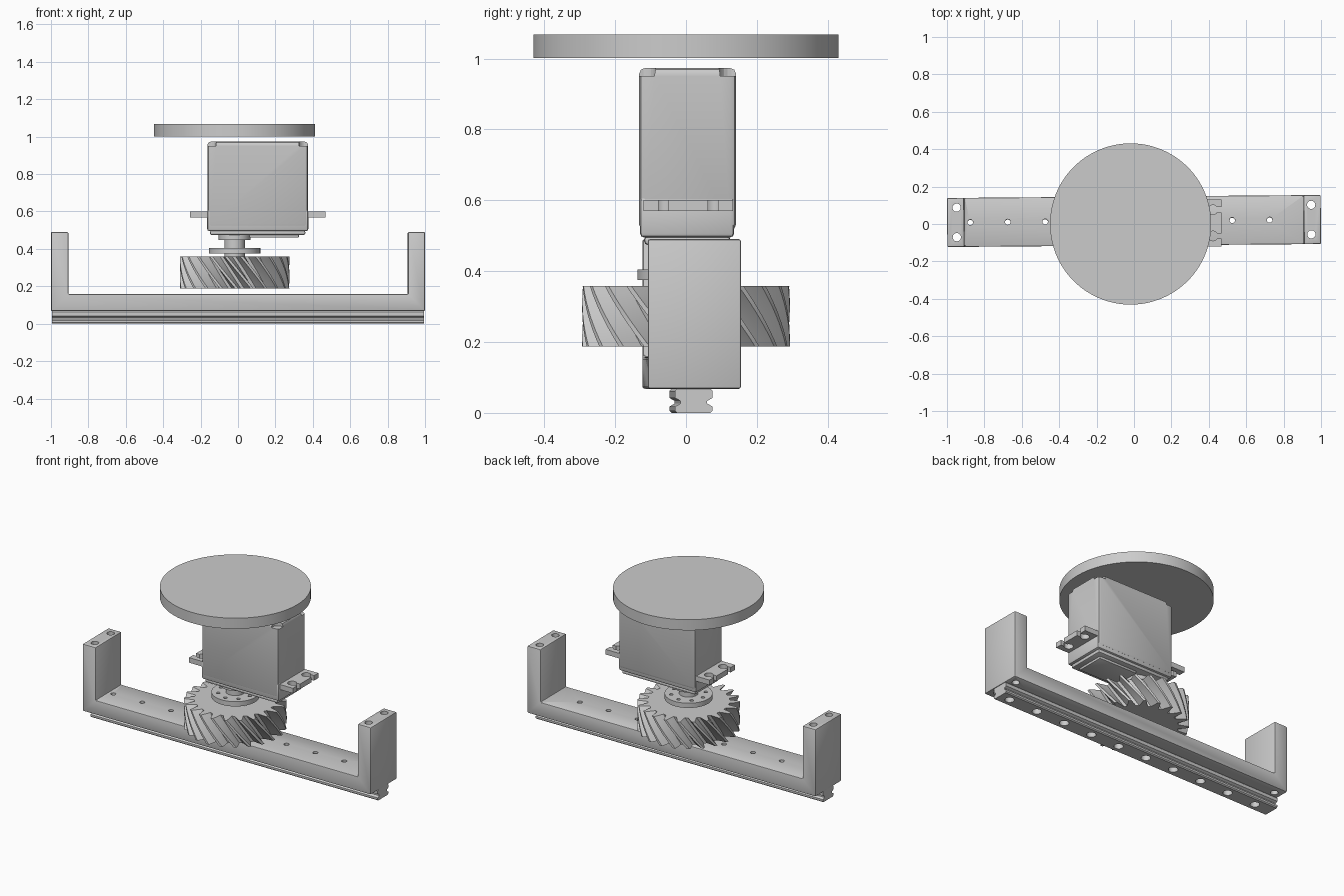
import bpy, bmesh
from math import cos, sin, pi, radians

if "Cube" in bpy.data.objects:
    bpy.data.objects.remove(bpy.data.objects["Cube"])

AX = -0.018   # x of the output axis


def finish(ob, bevel=0, angle=30):
    bpy.ops.object.select_all(action='DESELECT')
    ob.select_set(True)
    bpy.context.view_layer.objects.active = ob
    if bevel:
        m = ob.modifiers.new("bevel", 'BEVEL')
        m.width, m.segments, m.limit_method = bevel, 2, 'ANGLE'
        bpy.ops.object.modifier_apply(modifier=m.name)
    bpy.ops.object.shade_smooth_by_angle(angle=radians(angle))
    return ob


def loft(name, rings):
    # closed rings of points, skinned together and capped
    bm = bmesh.new()
    vs = [[bm.verts.new(p) for p in r] for r in rings]
    n = len(vs[0])
    for a, b in zip(vs, vs[1:]):
        for i in range(n):
            bm.faces.new((a[i], a[(i + 1) % n], b[(i + 1) % n], b[i]))
    bm.faces.new(vs[0][::-1])
    bm.faces.new(vs[-1])
    bmesh.ops.recalc_face_normals(bm, faces=bm.faces)
    me = bpy.data.meshes.new(name)
    bm.to_mesh(me)
    bm.free()
    ob = bpy.data.objects.new(name, me)
    bpy.context.collection.objects.link(ob)
    return ob


def box(name, x0, x1, y0, y1, z0, z1):
    return loft(name, [[(x0, y0, z), (x1, y0, z), (x1, y1, z), (x0, y1, z)] for z in (z0, z1)])


def cyl(name, x, y, r, z0, z1, n=32):
    return loft(name, [[(x + r * cos(2 * pi * i / n), y + r * sin(2 * pi * i / n), z)
                        for i in range(n)] for z in (z0, z1)])


def cut(ob, cutters):
    for c in cutters:
        m = ob.modifiers.new("cut", 'BOOLEAN')
        m.operation, m.solver, m.object = 'DIFFERENCE', 'EXACT', c
        bpy.context.view_layer.objects.active = ob
        bpy.ops.object.modifier_apply(modifier=m.name)
        bpy.data.objects.remove(c)


HOLES = [-0.875 + 0.2 * i for i in range(10)]
SIDES = (-1, 1)

# U-shaped frame with upright ends
u = [(-0.999, 0.068), (0.999, 0.068), (0.999, 0.49), (0.908, 0.49),
     (0.908, 0.158), (-0.908, 0.158), (-0.908, 0.49), (-0.999, 0.49)]
frame = loft("frame", [[(x, y, z) for x, z in u] for y in (-0.131, 0.131)])
finish(frame, 0.006)
cut(frame, [cyl("c", x, 0, 0.015, 0, 0.3, 20) for x in HOLES[:9]])
cut(frame, [cyl("c", sx * 0.948, sy * 0.079, 0.022, 0, 0.6, 24) for sx in SIDES for sy in SIDES])
frame.location.y = 0.016
frame.rotation_euler.z = 0.008
finish(frame)

# Grooved rail under the frame, with counterbored holes
half = [(0.047, 0.0), (0.053, 0.006), (0.053, 0.018), (0.038, 0.026), (0.038, 0.034),
        (0.053, 0.042), (0.053, 0.062), (0.047, 0.068)]
prof = half + [(-y, z) for y, z in reversed(half)]
rail = loft("rail", [[(x, y, z) for y, z in prof] for x in (-0.995, 0.995)])
cut(rail, [cyl("c", x, 0, 0.027, -0.02, 0.04, 24) for x in HOLES])
cut(rail, [cyl("c", x, 0, 0.015, 0.03, 0.1, 20) for x in HOLES])
rail.location.y = 0.014
rail.rotation_euler.z = 0.008
finish(rail)

# Helical gear
N, R0, R1 = 22, 0.232, 0.293
STEPS = 8
tooth = [(0.0, R0), (0.28, R0 + 0.004), (0.42, 0.262), (0.54, R1), (0.74, R1), (0.86, 0.262)]
rings = []
for k in range(STEPS + 1):
    t = k / STEPS
    ring = []
    for i in range(N):
        for f, r in tooth:
            a = 2 * pi * (i + f) / N - 0.48 * t
            ring.append((AX + r * cos(a), r * sin(a), 0.188 + 0.17 * t))
    rings.append(ring)
finish(loft("helical_gear", rings), angle=40)

# Round horn and output shaft
horn = cyl("horn_disc", AX, 0, 0.137, 0.375, 0.405, 64)
cut(horn, [cyl("c", AX + 0.1 * cos(i * pi / 4), 0.1 * sin(i * pi / 4), 0.011, 0.3, 0.5, 16)
           for i in range(8)])
finish(horn)
finish(cyl("horn_hub", AX, 0, 0.055, 0.355, 0.455, 48))
finish(cyl("output_boss", AX, 0, 0.085, 0.448, 0.5, 48))

# Motor housing, its lower gear case and bottom step
body = box("motor_body", -0.163, 0.374, -0.132, 0.141, 0.515, 0.973)
finish(body, 0.016)
cut(body, [cyl("c", x, y, 0.035, 0.95, 1.0, 20) for x in (-0.15, 0.36) for y in (-0.12, 0.128)])
finish(body)
finish(box("gear_case", -0.165, 0.376, -0.130, 0.136, 0.495, 0.61), 0.012)
finish(box("gear_case_base", -0.15, 0.36, -0.118, 0.125, 0.474, 0.5), 0.01)
finish(box("gear_case_step", 0.06, 0.325, -0.085, 0.092, 0.46, 0.48), 0.005)

# Mounting flanges with open screw slots
for side, x_in, x_out in (("left", -0.15, -0.257), ("right", 0.36, 0.467)):
    d = 1 if x_out > x_in else -1
    fl = box("mounting_flange_" + side, min(x_in, x_out), max(x_in, x_out), -0.12, 0.132, 0.569, 0.601)
    for s in SIDES:
        y = 0.006 + s * 0.07
        a, b = x_out - d * 0.045, x_out + d * 0.02
        cut(fl, [cyl("c", x_out - d * 0.045, y, 0.026, 0.5, 0.7, 24),
                 box("c", min(a, b), max(a, b), y - 0.014, y + 0.014, 0.5, 0.7)])
    finish(fl)

# Round plate above the motor
finish(cyl("top_plate", AX, 0, 0.431, 1.001, 1.068, 128))
